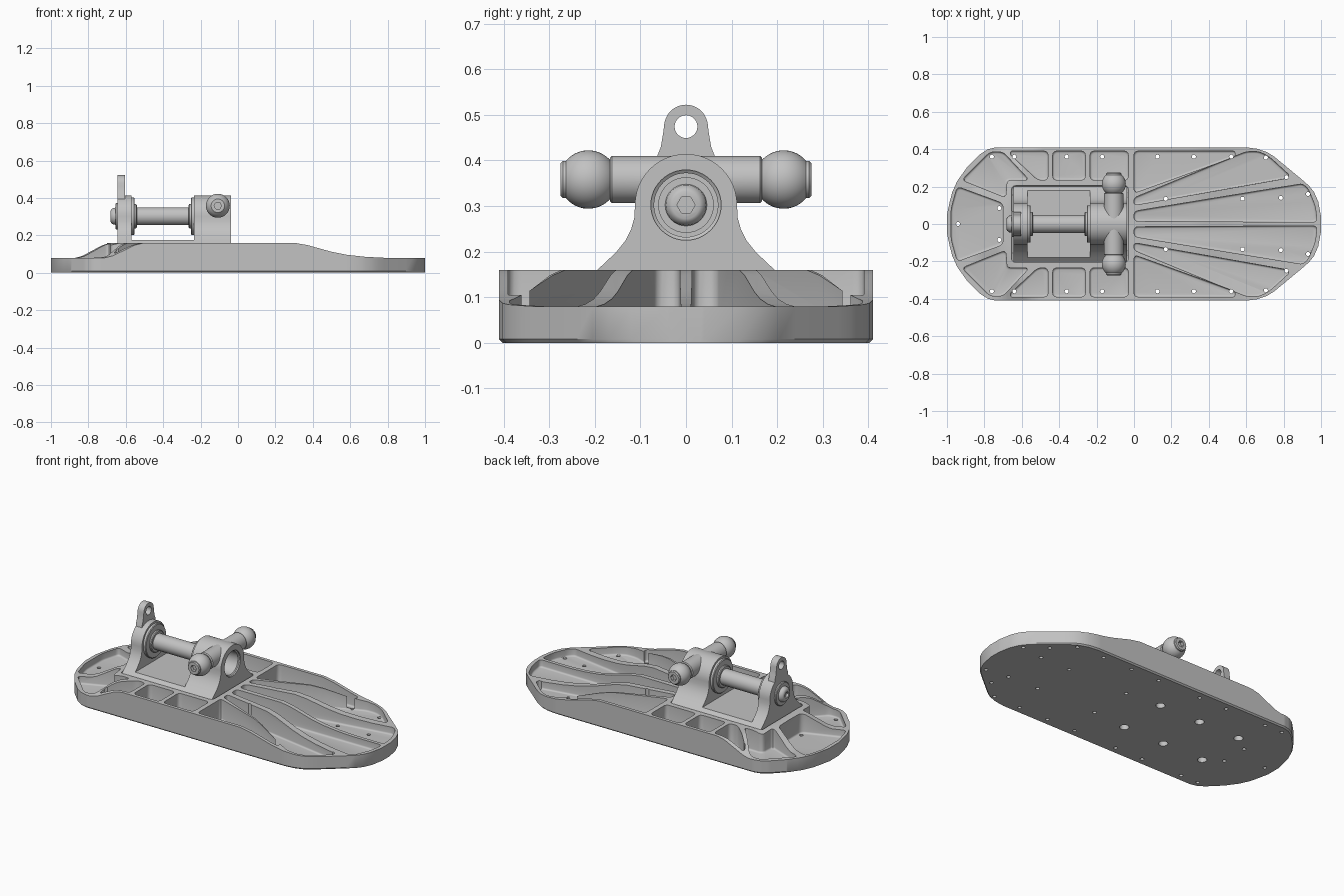
import bpy, bmesh
from math import sin, cos, pi
from mathutils import Vector

cube = bpy.data.objects.get("Cube")
if cube:
    bpy.data.objects.remove(cube, do_unlink=True)

grey = bpy.data.materials.new("machined_grey")
grey.use_nodes = True
COLOUR = (0.54, 0.54, 0.54, 1)
grey.diffuse_color = COLOUR
grey.node_tree.nodes["Principled BSDF"].inputs["Base Color"].default_value = COLOUR


def place(axis, u, v, t):
    return {"x": (t, u, v), "y": (u, t, v), "z": (u, v, t)}[axis]


def skin(bm, rings):
    """Join equal rings of points into a closed solid."""
    rows = [[bm.verts.new(p) for p in ring] for ring in rings]
    n = len(rows[0])
    for a, b in zip(rows, rows[1:]):
        for i in range(n):
            bm.faces.new((a[i], a[(i + 1) % n], b[(i + 1) % n], b[i]))
    bm.faces.new(rows[0][::-1])
    bm.faces.new(rows[-1])


def finish(bm, name):
    bmesh.ops.recalc_face_normals(bm, faces=bm.faces[:])
    mesh = bpy.data.meshes.new(name)
    bm.to_mesh(mesh)
    bm.free()
    mesh.materials.append(grey)
    ob = bpy.data.objects.new(name, mesh)
    bpy.context.collection.objects.link(ob)
    return ob


def prism(name, pts, lo, hi, axis):
    bm = bmesh.new()
    skin(bm, [[place(axis, u, v, t) for u, v in pts] for t in (lo, hi)])
    return finish(bm, name)


def add_lathe(bm, profile, axis, cu, cv, sides=40):
    ang = [2 * pi * i / sides for i in range(sides)]
    skin(bm, [[place(axis, cu + r * cos(a), cv + r * sin(a), t) for a in ang]
              for r, t in profile])


def lathe(name, profile, axis, cu, cv, sides=40):
    bm = bmesh.new()
    add_lathe(bm, profile, axis, cu, cv, sides)
    return finish(bm, name)


def span(mesh):
    return sum(max(c) - min(c) for c in zip(*(v.co for v in mesh.vertices)))


def cut(ob, tool, keep=False):
    """Subtract the tool, trying the next solver if the result is not sound."""
    for solver in ("EXACT", "MANIFOLD", "FLOAT"):
        mod = ob.modifiers.new("cut", "BOOLEAN")
        mod.object, mod.operation, mod.solver = tool, "DIFFERENCE", solver
        graph = bpy.context.evaluated_depsgraph_get()
        result = bpy.data.meshes.new_from_object(ob.evaluated_get(graph))
        ob.modifiers.clear()
        changed = len(result.vertices) != len(ob.data.vertices)
        if changed and abs(span(result) - span(ob.data)) < .002:
            ob.data = result
            break
    if not keep:
        bpy.data.objects.remove(tool, do_unlink=True)


def both(half):
    """Close a half outline by reflecting its first coordinate."""
    return half + [(-u, v) for u, v in reversed(half) if abs(u) > 1e-6]


def arc(cv, r, a0, a1, n):
    return [(r * cos(a0 + (a1 - a0) * i / n), cv + r * sin(a0 + (a1 - a0) * i / n))
            for i in range(n + 1)]


def lookup(table, x):
    for (a, u), (b, v) in zip(table, table[1:]):
        if x <= b:
            return u + (v - u) * max(0, x - a) / (b - a)
    return table[-1][1]


def corners(pts):
    """Each corner with its two edge directions and the shorter edge length."""
    for i, p in enumerate(pts):
        e, f = p - pts[i - 1], pts[(i + 1) % len(pts)] - p
        yield p, e.normalized(), f.normalized(), min(e.length, f.length)


def inset(pts, d):
    out = []
    for p, e, f, _ in corners(pts):
        m, n = Vector((-e.y, e.x)), Vector((-f.y, f.x))
        out.append(p + (m + n) * (d / (1 + m.dot(n))))
    return out


def rounded(pts, r):
    return [p - e * min(r, .45 * short) * (1 - t) ** 2 + f * min(r, .45 * short) * t ** 2
            for p, e, f, short in corners(pts) for t in (0, .25, .5, .75, 1)]


# Base: cross-sections lofted along its length, tail ramp bowed around the round end
ramp = [(-.9, .08), (-.86, .09), (-.74, .148), (-.69, .16)]
nose = [(.3, .16), (.37, .148), (.5, .112), (.58, .096), (.68, .085), (.78, .08)]
width = [(-1, .05), (-.985, .12), (-.972, .17), (-.945, .23), (-.895, .3), (-.82, .375),
         (-.78, .4), (-.74, .41), (.6, .41), (.66, .402), (.71, .385), (.75, .36),
         (.895, .24), (.935, .205), (.963, .17), (.985, .12), (1, .04)]


def top_height(x, y):
    return lookup(ramp, x - .19 * (y / .41) ** 2) if x < 0 else lookup(nose, x)


stations = sorted({x for x, _ in width + nose} | {round(-.93 + .02 * i, 3) for i in range(25)})
CHAMFER = .008
rings = []
for x in stations:
    w = lookup(width, x)
    under = [(-w, CHAMFER), (CHAMFER - w, 0), (w - CHAMFER, 0), (w, CHAMFER)]
    over = [(w * k / 8, top_height(x, w * k / 8)) for k in range(8, -9, -1)]
    rings.append([(x, y, z) for y, z in under + over])
bm = bmesh.new()
skin(bm, rings)
bmesh.ops.triangulate(bm, faces=bm.faces[:])
base_plate = finish(bm, "base_plate")

# Pockets between the ribs, rounded at corners and floor
FLOOR = .035
FILLET = .01
bays = [
    [(-.235, .235), (-.03, .235), (-.03, .39), (-.235, .39)],
    [(-.435, .235), (-.26, .235), (-.26, .39), (-.435, .39)],
    [(-.515, .235), (-.46, .235), (-.46, .39), (-.66, .39), (-.66, .37)],
    [(-.92, .235), (-.685, .14), (-.68, .235), (-.56, .235), (-.7, .385), (-.77, .385)],
    [(0, .165), (.54, .36), (.54, .39), (0, .39)],
    [(0, .1), (.82, .245), (.83, .262), (.725, .358), (.67, .387), (.6, .387), (0, .14)],
    [(0, .015), (.98, .01), (.968, .1), (.93, .19), (.9, .215), (0, .068)],
]
shapes = bays + [[(x, -y) for x, y in reversed(bay)] for bay in bays]
shapes.append([(-.7, -.11), (-.7, .11), (-.945, .2), (-.978, .08), (-.978, -.08), (-.945, -.2)])
shapes.append([(-.655, -.205), (-.03, -.205), (-.03, .205), (-.655, .205)])
for shape in shapes:
    pts = [Vector(p) for p in shape]
    rings = []
    for a in (0, pi / 6, pi / 3, pi / 2):
        z = FLOOR + FILLET * (1 - cos(a))
        loop = rounded(inset(pts, FILLET * (1 - sin(a))), .025)
        rings.append([(p.x, p.y, z) for p in loop])
    rings.append([(x, y, .3) for x, y, z in rings[-1]])
    bm = bmesh.new()
    skin(bm, rings)
    cut(base_plate, finish(bm, "pocket"))

# Screw holes through the floor, and larger mounting holes under the cradle
spots = [(-.76, .36), (-.64, .36), (-.36, .36), (-.17, .36), (.125, .36), (.32, .36),
         (.52, .36), (.705, .355), (.815, .25), (.93, .16), (.58, .135), (.785, .14),
         (.17, .135), (-.72, .085)]
bm = bmesh.new()
add_lathe(bm, [(.011, -.1), (.011, .3)], "z", -.94, 0, 12)
for s in (1, -1):
    for x, y in spots:
        add_lathe(bm, [(.011, -.1), (.011, .3)], "z", x, s * y, 12)
    for x in (-.62, -.34, -.06):
        add_lathe(bm, [(.026, -.1), (.026, FLOOR + .01)], "z", x, s * .155, 24)
cut(base_plate, finish(bm, "holes"))

# Cradle and the two flared uprights
AXIS_Z = .302
foot = [(.2, FLOOR), (.2, .155), (.178, .175)]
prism("cradle", both(foot), -.645, -.04, "x")
flare = foot + [(.152, .2), (.132, .225), (.12, .25), (.113, .275)]
upright = both(flare + arc(AXIS_Z, .112, 0, pi / 2, 12))
prism("rear_upright", upright, -.645, -.57, "x")
bearing_block = prism("bearing_block", upright, -.235, -.037, "x")

# Lifting eye on the rear upright
eye = prism("lifting_eye", both([(.068, .36), (.063, .41), (.055, .43), (.05, .46)]
                                + arc(.474, .048, .1, pi / 2, 10)), -.645, -.603, "x")
cut(eye, lathe("eye_hole", [(.025, -.8), (.025, -.5)], "x", 0, .474, 32))

# Cross tube, bored together with the bearing block
cross_tube = lathe("cross_tube", [(.047, -.167), (.052, -.162), (.052, .162), (.047, .167)],
                   "y", -.108, .358)
bore = lathe("bore", [(.07, -.2), (.07, -.05), (.077, -.045), (.077, .1)], "x", 0, AXIS_Z, 48)
cut(cross_tube, bore, keep=True)
cut(bearing_block, bore)

# Ball ends with capped tips and hex sockets
for side, s in (("left", 1), ("right", -1)):
    ball = [(.064 * sin(a), s * (.214 - .064 * cos(a)))
            for a in [.5 + i * (2.45 - .5) / 14 for i in range(15)]]
    ball += [(.041, s * .262), (.041, s * .27), (.036, s * .275)]
    tip = lathe(side + "_ball_end", ball, "y", -.108, .358)
    cut(tip, lathe("socket", [(.02, s * .255), (.02, s * .3)], "y", -.108, .358, 6))

# Shaft, collars and end bolts
lathe("shaft", [(.048, -.6), (.048, -.21)], "x", 0, AXIS_Z)
for name, a, b in (("rear_collar", -.57, -.553), ("front_collar", -.235, -.252)):
    d = .004 if b > a else -.004
    lathe(name, [(.1, a), (.1, b - d), (.096, b)], "x", 0, AXIS_Z, 48)
    lathe(name + "_bush", [(.065, a), (.065, b + 2 * d), (.06, b + 3 * d)], "x", 0, AXIS_Z)
lathe("rear_washer", [(.07, -.64), (.07, -.652), (.066, -.656)], "x", 0, AXIS_Z)
lathe("front_washer", [(.061, -.21), (.061, -.185)], "x", 0, AXIS_Z)
for name, a, d in (("rear_bolt", -.654, -1), ("front_bolt", -.187, 1)):
    head = lathe(name, [(.046, a), (.044, a + d * .014), (.036, a + d * .024),
                        (.03, a + d * .027)], "x", 0, AXIS_Z)
    cut(head, lathe("socket", [(.02, a + d * .012), (.02, a + d * .05)], "x", 0, AXIS_Z, 6))

# Smooth shading with crisp edges
bpy.ops.object.select_all(action="DESELECT")
for ob in bpy.context.scene.objects:
    if ob.type == "MESH":
        ob.select_set(True)
        bpy.context.view_layer.objects.active = ob
bpy.ops.object.shade_smooth_by_angle(angle=.6)
